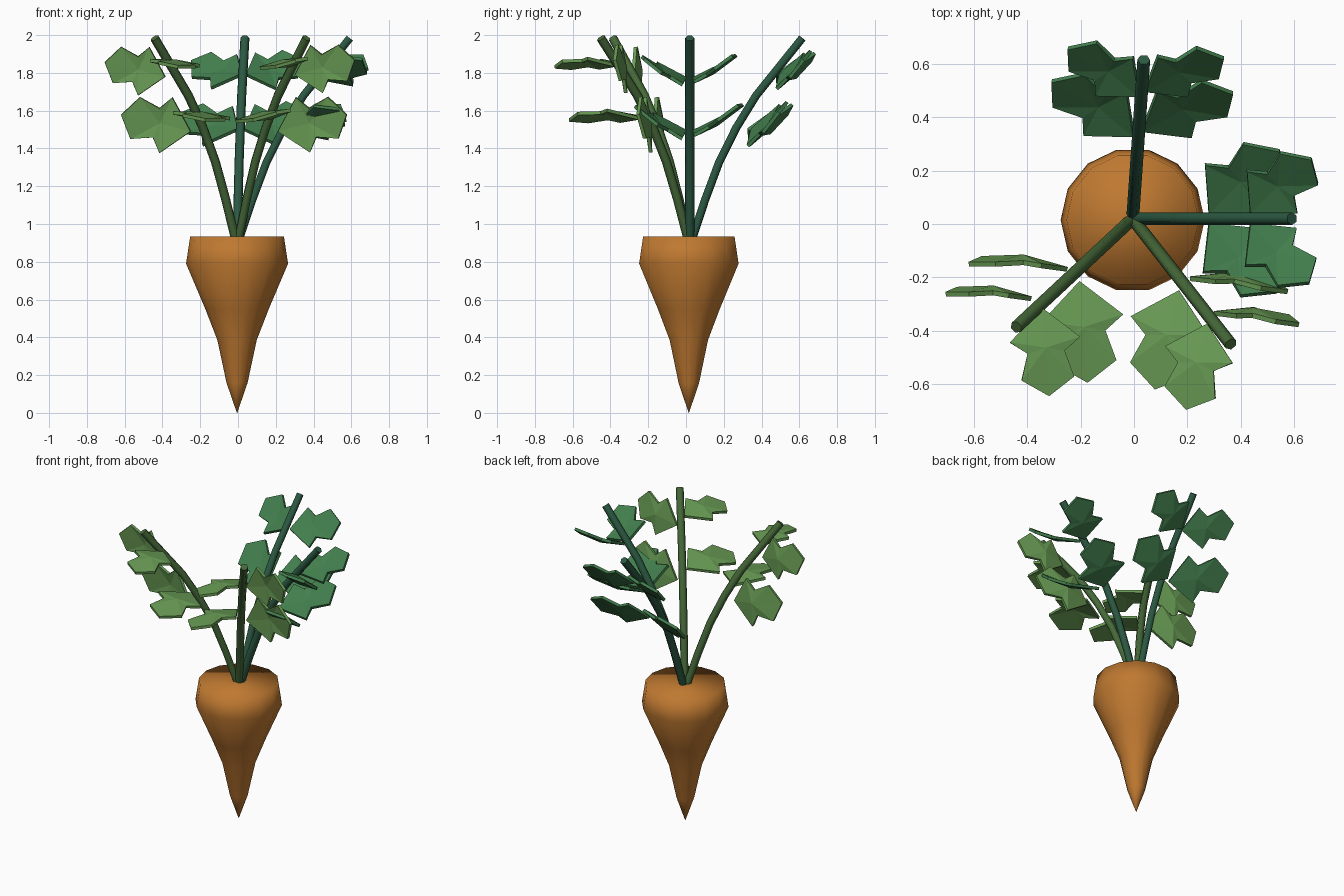
import bpy, bmesh, math
from mathutils import Vector

if "Cube" in bpy.data.objects:
    bpy.data.objects.remove(bpy.data.objects["Cube"])


def material(name, rgb):
    m = bpy.data.materials.new(name)
    m.diffuse_color = (*rgb, 1)
    m.use_nodes = True
    m.node_tree.nodes["Principled BSDF"].inputs["Base Color"].default_value = m.diffuse_color
    return m


ORANGE = material("root_orange", (0.52, 0.19, 0.03))
STEM_DARK = material("stem_dark", (0.025, 0.10, 0.055))
STEM_LIGHT = material("stem_light", (0.06, 0.14, 0.04))
LEAF_DARK = material("leaf_dark", (0.055, 0.21, 0.075))
LEAF_LIGHT = material("leaf_light", (0.14, 0.33, 0.09))


def make_object(name, bm, mat, smooth):
    bmesh.ops.recalc_face_normals(bm, faces=bm.faces)
    for f in bm.faces:
        f.smooth = smooth
    me = bpy.data.meshes.new(name)
    bm.to_mesh(me)
    bm.free()
    me.materials.append(mat)
    ob = bpy.data.objects.new(name, me)
    bpy.context.collection.objects.link(ob)
    return ob


def loft(bm, rings):
    rows = [[bm.verts.new(p) for p in ring] for ring in rings]
    n = len(rows[0])
    for a, b in zip(rows, rows[1:]):
        for i in range(n):
            j = (i + 1) % n
            bm.faces.new((a[i], a[j], b[j], b[i]))
    bm.faces.new(rows[0])
    bm.faces.new(rows[-1])
    return rows


# Root: lathed profile (radius, height) closed to a point
CENTRE = Vector((-0.005, 0.015, 0))
PROFILE = [(0.248, 0.935), (0.27, 0.79), (0.168, 0.55), (0.104, 0.385),
           (0.056, 0.16), (0.001, 0.0)]
SIDES = 14
bm = bmesh.new()
loft(bm, [[CENTRE + Vector((r * math.cos(math.tau * i / SIDES),
                            r * math.sin(math.tau * i / SIDES), z))
           for i in range(SIDES)] for r, z in PROFILE])
make_object("root", bm, ORANGE, True)


# Stems: one bent six-sided tube, turned to four directions
ORIGIN = Vector((-0.005, 0.02, 0))
PATH = [(0.0, 0.92), (0.07, 1.13), (0.145, 1.33), (0.235, 1.51),
        (0.34, 1.68), (0.585, 1.984)]


def stem(name, degrees, mat):
    a = math.radians(degrees)
    out = Vector((math.cos(a), math.sin(a), 0))
    side = Vector((-out.y, out.x, 0))
    pts = [ORIGIN + out * (r + 0.012) + Vector((0, 0, z)) for r, z in PATH]
    rings = []
    for k, p in enumerate(pts):
        t = (pts[min(k + 1, len(pts) - 1)] - pts[max(k - 1, 0)]).normalized()
        up = t.cross(side)
        rings.append([p + 0.024 * (math.cos(math.tau * i / 6) * side +
                                   math.sin(math.tau * i / 6) * up) for i in range(6)])
    bm = bmesh.new()
    loft(bm, rings)
    ob = make_object(name, bm, mat, True)
    bpy.context.view_layer.objects.active = ob
    ob.select_set(True)
    bpy.ops.object.shade_smooth_by_angle(angle=math.radians(65))
    ob.select_set(False)


stem("stem_right", 0, STEM_DARK)
stem("stem_back", 86, STEM_DARK)
stem("stem_front_left", 223, STEM_LIGHT)
stem("stem_front_right", -52, STEM_LIGHT)

# Leaf: half outline (along, across) in units of leaf length, bent about its middle
HALF = [(0.0, 0.0), (0.36, 0.40), (0.50, 0.21), (0.80, 0.30), (1.0, 0.0)]


def leaf(name, base, direction, normal, length, lift, mat):
    u = Vector(direction).normalized()
    n = Vector(normal)
    n = (n - u * n.dot(u)).normalized()
    v = n.cross(u)
    outline = HALF + [(a, -b) for a, b in HALF[-2:0:-1]]
    bm = bmesh.new()

    def point(a, b, h):
        return bm.verts.new(Vector(base) + length * (a * u + b * v + h * n))

    rim = [point(a, b, lift * (1 - (2 * a - 1) ** 2) * 0.6) for a, b in outline]
    mid = point(0.45, 0, lift)
    for p, q in zip(rim, rim[1:] + rim[:1]):
        bm.faces.new((mid, p, q))
    ob = make_object(name, bm, mat, False)
    mod = ob.modifiers.new("thickness", 'SOLIDIFY')
    mod.thickness = 0.018
    mod.offset = 0


# Leaves: lower base, upper base, direction, facing, bend
LEAVES = [
    ("right_stem_leaf_a", (.28, .04, 1.49), (.435, .04, 1.77),
     (.27, .24, .14), (0, -.52, .85), -.08, LEAF_DARK),
    ("right_stem_leaf_b", (.28, 0, 1.49), (.435, 0, 1.77),
     (.26, -.26, .12), (.15, .5, .84), -.08, LEAF_DARK),
    ("back_stem_leaf_a", (0, .33, 1.50), (.02, .48, 1.79),
     (-.30, .20, .08), (0, -.78, .62), -.08, LEAF_DARK),
    ("back_stem_leaf_b", (.03, .35, 1.50), (.04, .50, 1.79),
     (.34, .14, .09), (0, -.78, .62), -.08, LEAF_DARK),
    ("front_left_stem_leaf_a", (-.25, -.17, 1.49), (-.385, -.28, 1.78),
     (-.38, .02, .09), (0, 1, .1), .1, LEAF_LIGHT),
    ("front_left_stem_leaf_b", (-.205, -.215, 1.56), (-.345, -.315, 1.84),
     (.03, -.38, -.01), (.1, 0, 1), .08, LEAF_LIGHT),
    ("front_right_stem_leaf_a", (.21, -.205, 1.49), (.30, -.335, 1.79),
     (.37, -.05, .09), (0, 1, .1), .1, LEAF_LIGHT),
    ("front_right_stem_leaf_b", (.17, -.25, 1.56), (.275, -.375, 1.84),
     (-.09, -.37, -.01), (-.2, 0, 1), .08, LEAF_LIGHT),
]
for name, low, high, direction, normal, lift, mat in LEAVES:
    leaf(name + "_lower", low, direction, normal, 0.38, lift, mat)
    leaf(name + "_upper", high, direction, normal, 0.33, lift, mat)
